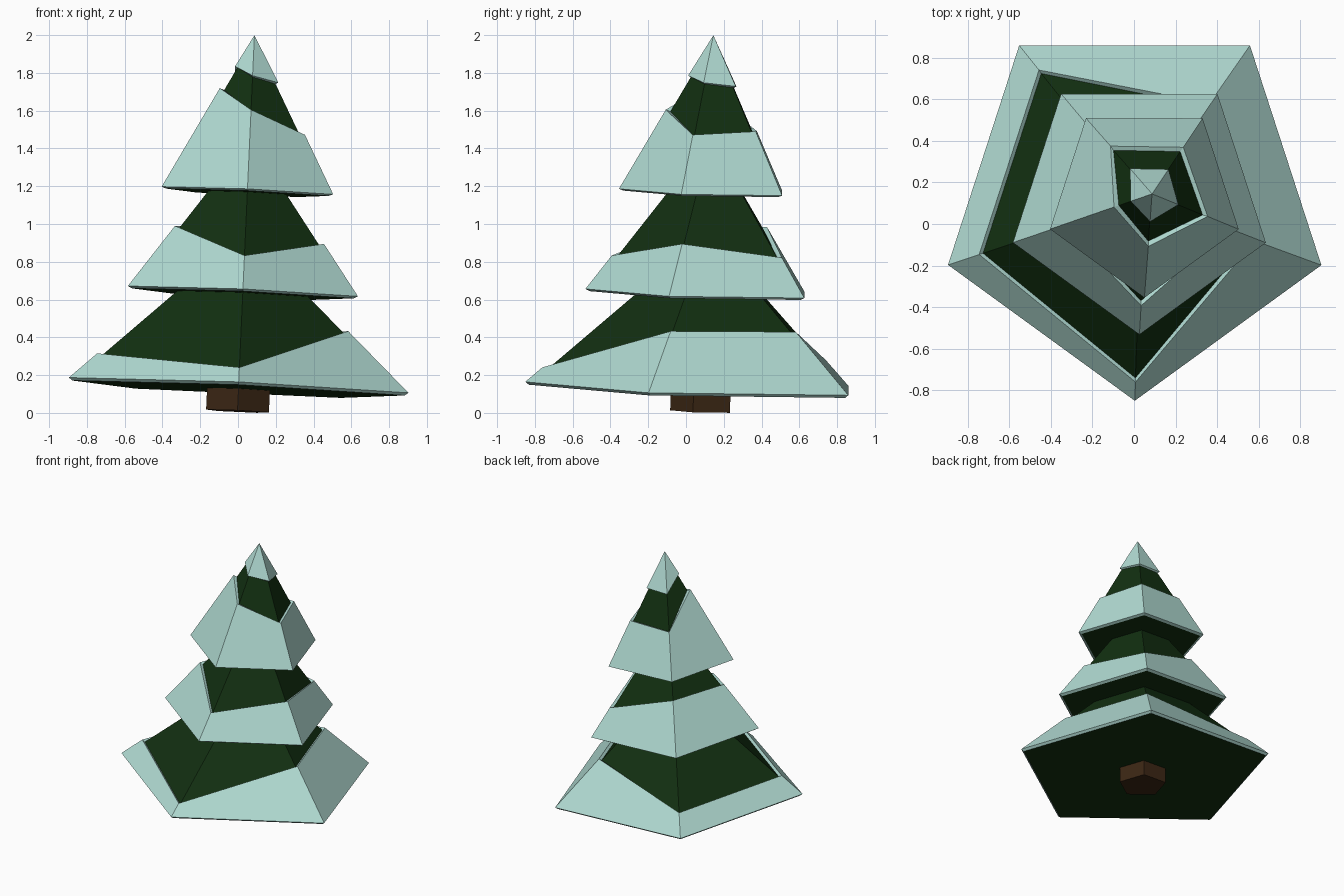
import bpy, bmesh, math
from mathutils import Vector, Matrix

if "Cube" in bpy.data.objects:
    bpy.data.objects.remove(bpy.data.objects["Cube"], do_unlink=True)

SIDES = 5
APOTHEM = math.cos(math.pi / SIDES)
THICK = 0.022          # snow thickness

# The whole tree leans slightly
LEAN = Vector((0, 0, 1)).rotation_difference(Vector((0.045, 0.027, 1)))
PLACE = Matrix.Translation((-0.003, 0.091, 0)) @ LEAN.to_matrix().to_4x4()


def material(name, rgb):
    m = bpy.data.materials.new(name)
    m.use_nodes = True
    m.diffuse_color = (*rgb, 1)
    bsdf = next(n for n in m.node_tree.nodes if n.type == "BSDF_PRINCIPLED")
    bsdf.inputs["Base Color"].default_value = (*rgb, 1)
    return m


SNOW = material("pale snow", (0.44, 0.71, 0.65))
GREEN = material("dark green", (0.006, 0.029, 0.0055))
BARK = material("brown bark", (0.045, 0.02, 0.007))


def ring(radii, heights):
    """Five corners, starting at the front and going towards +x."""
    pts = []
    for k, (r, z) in enumerate(zip(radii, heights)):
        a = -math.pi / 2 + k * math.tau / SIDES
        pts.append((r * math.cos(a), r * math.sin(a), z))
    return pts


def build(name, rings, mat, cap_bottom=False, cap_top=False, apex=None):
    """Join rings of corners with quads, with optional caps or a tip."""
    bm = bmesh.new()
    loops = [[bm.verts.new(p) for p in r] for r in rings]
    tip = bm.verts.new((0, 0, apex)) if apex else None
    for i in range(SIDES):
        j = (i + 1) % SIDES
        for a, b in zip(loops, loops[1:]):
            bm.faces.new((a[i], a[j], b[j], b[i]))
        if tip:
            bm.faces.new((loops[-1][i], loops[-1][j], tip))
    if cap_bottom:
        bm.faces.new(loops[0][::-1])
    if cap_top:
        bm.faces.new(loops[-1])
    mesh = bpy.data.meshes.new(name)
    bm.to_mesh(mesh)
    bm.free()
    mesh.materials.append(mat)
    obj = bpy.data.objects.new(name, mesh)
    obj.matrix_world = PLACE
    bpy.context.collection.objects.link(obj)


def tier(name, base, radius, height, cover):
    """Green pyramid with a snow skirt; cover is the snow reach per ridge."""
    slant = math.hypot(height, APOTHEM * radius)
    inward = THICK * height / slant / APOTHEM
    down = THICK * APOTHEM * radius / slant
    # Foliage
    foot = ring([radius - inward] * SIDES, [base - down] * SIDES)
    tip = base - down + (radius - inward) * height / radius
    build(name + "_foliage", [foot], GREEN, cap_bottom=True, apex=tip)
    # Snow skirt with a thick upper and lower rim
    outer = ring([radius] * SIDES, [base] * SIDES)
    top_r = [radius * (1 - t) for t in cover]
    top_z = [base + height * t for t in cover]
    top = ring(top_r, top_z)
    inner = ring([r - inward for r in top_r], [z - down for z in top_z])
    build(name + "_snow", [foot, outer, top, inner], SNOW)


# Trunk
build("trunk", [ring([0.175] * SIDES, [z] * SIDES) for z in (0.009, 0.4)],
      BARK, cap_bottom=True, cap_top=True)

# Branch tiers; cover order: front, right, back right, back left, left
tier("lower_tier", 0.139, 0.946, 0.85, (0.093, 0.37, 0.375, 0.16, 0.16))
tier("middle_tier", 0.64, 0.641, 0.86, (0.21, 0.315, 0.24, 0.4, 0.385))
tier("upper_tier", 1.175, 0.478, 0.86, (0.495, 0.36, 0.385, 0.37, 0.625))

# Snow cap on the tip
TIP, SLOPE = 2.002, 1.7
reach = (0.128, 0.145, 0.155, 0.16, 0.1)
rim = ring(reach, [TIP - SLOPE * r for r in reach])
inside = ring([r - 0.02 for r in reach], [TIP - SLOPE * r - 0.01 for r in reach])
build("tip_snow", [inside, rim], SNOW, apex=TIP)
